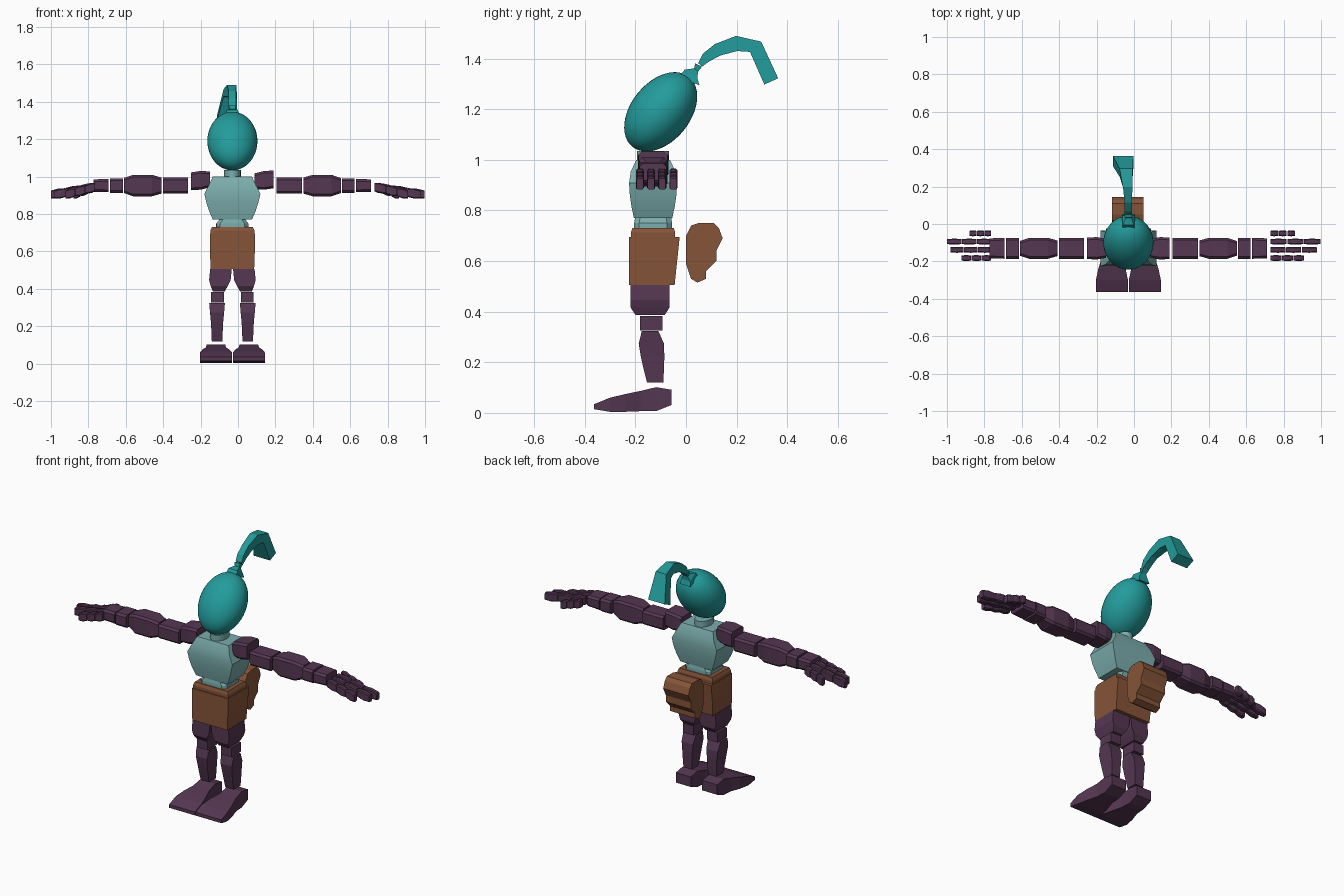
import bpy, bmesh, math
from mathutils import Vector

cube = bpy.data.objects.get("Cube")
if cube:
    bpy.data.objects.remove(cube, do_unlink=True)

CENTRE_X = -.03
BODY_Y = -.13


def material(name, red, green, blue):
    made = bpy.data.materials.new(name)
    made.use_nodes = True
    made.diffuse_color = (red, green, blue, 1)
    for node in made.node_tree.nodes:
        if node.type == 'BSDF_PRINCIPLED':
            node.inputs["Base Color"].default_value = made.diffuse_color
    return made


teal = material("teal", .017, .33, .33)
pale_teal = material("pale_teal", .2, .42, .42)
brown = material("brown", .24, .09, .04)
purple = material("dark_purple", .09, .038, .085)


def shade_smooth(part):
    bpy.ops.object.select_all(action='DESELECT')
    part.select_set(True)
    bpy.context.view_layer.objects.active = part
    bpy.ops.object.shade_smooth_by_angle(angle=math.radians(30))


def loft(name, paint, rings):
    """Bridge equal rings of points and cap both ends."""
    bm = bmesh.new()
    loops = [[bm.verts.new(point) for point in ring] for ring in rings]
    for lower, upper in zip(loops, loops[1:]):
        for i in range(len(lower)):
            bm.faces.new((lower[i - 1], lower[i], upper[i], upper[i - 1]))
    bm.faces.new(loops[0])
    bm.faces.new(loops[-1])
    bmesh.ops.recalc_face_normals(bm, faces=bm.faces)
    mesh = bpy.data.meshes.new(name)
    bm.to_mesh(mesh)
    bm.free()
    mesh.materials.append(paint)
    part = bpy.data.objects.new(name, mesh)
    bpy.context.collection.objects.link(part)
    return part


def section(width, depth, chamfer):
    """Centred rectangle with optional cut corners."""
    w, d = width / 2, depth / 2
    if not chamfer:
        return [(-w, -d), (w, -d), (w, d), (-w, d)]
    a, b = w - chamfer, d - chamfer
    return [(-a, -d), (a, -d), (w, -b), (w, b), (a, d), (-a, d), (-w, b), (-w, -b)]


def block(name, paint, centre, size, along="z", u=(1, 1), v=None, lean=(0, 0), chamfer=0):
    """Evenly spaced rings along one axis, scaled across by the factors u and v.

    The middle x is measured from the centre line; lean shifts the far end.
    """
    axis = "xyz".index(along)
    across = [i for i in range(3) if i != axis]
    rings = []
    for i, (scale_u, scale_v) in enumerate(zip(u, v or u)):
        t = i / (len(u) - 1) - .5
        ring = []
        for offset in section(size[across[0]] * scale_u, size[across[1]] * scale_v, chamfer):
            point = Vector(centre)
            point.x += CENTRE_X
            point[axis] += t * size[axis]
            for k in (0, 1):
                point[across[k]] += offset[k] + lean[k] * t
            ring.append(point)
        rings.append(ring)
    return loft(name, paint, rings)


def ribbon(name, paint, path, drift=0):
    """Sweep a flat section along (y, z, thickness, width) in the side plane."""
    spots = [Vector((0, y, z)) for y, z, thick, width in path]
    rings = []
    for i, (y, z, thick, width) in enumerate(path):
        ahead = spots[min(i + 1, len(spots) - 1)] - spots[max(i - 1, 0)]
        normal = Vector((0, -ahead.z, ahead.y)).normalized()
        middle = spots[i] + Vector((CENTRE_X + drift * (width - path[0][3]), 0, 0))
        rings.append([middle + Vector((p, 0, 0)) + normal * q
                      for p, q in section(width, thick, 0)])
    loft(name, paint, rings)


# Head: tilted egg
bpy.ops.mesh.primitive_uv_sphere_add(segments=40, ring_count=24,
                                     location=(CENTRE_X, -.1, 1.19))
head = bpy.context.object
head.name = "head"
head.scale = (.134, .117, .178)
head.rotation_euler.x = math.radians(-39)
head.data.materials.append(teal)
shade_smooth(head)

# Ponytail and its flared tie
ribbon("hair_tie", teal, [(.01, 1.31, .09, .07), (.02, 1.34, .06, .06),
                          (.04, 1.355, .02, .03), (.05, 1.375, .03, .04)])
ribbon("ponytail", teal, [(.056, 1.375, .02, .04), (.08, 1.405, .04, .04),
                          (.125, 1.435, .05, .04), (.2, 1.46, .06, .05),
                          (.275, 1.447, .06, .07), (.337, 1.31, .06, .11)], drift=-.4)

# Neck, chest and waist
bpy.ops.mesh.primitive_cylinder_add(vertices=16, location=(CENTRE_X, BODY_Y, 1.01))
neck = bpy.context.object
neck.name = "neck"
neck.scale = (.046, .063, .025)
neck.data.materials.append(pale_teal)
shade_smooth(neck)
chest = block("chest", pale_teal, (0, BODY_Y, .885), (.3, .19, .23),
              u=(.7, .83, .93, 1, .84, .7), v=(.8, .9, .97, 1, .93, .7))
shade_smooth(chest)
block("waist", pale_teal, (0, BODY_Y, .75), (.17, .15, .045),
      u=(1, 1, .8), v=(1, 1, .95), chamfer=.02)

# Belt, hips and back pouch
block("belt", brown, (0, BODY_Y, .713), (.235, .175, .037), u=(1, 1, .93))
block("hips", brown, (0, BODY_Y, .6), (.24, .2, .19),
      u=(.97, 1, 1), v=(.9, .95, 1), lean=(0, .01))
pouch = [(0, .7), (.02, .74), (.05, .75), (.11, .75), (.13, .73), (.145, .69),
         (.12, .64), (.12, .6), (.08, .56), (.08, .53), (.045, .515), (.02, .53), (0, .59)]
loft("back_pouch", brown, [[(x, y, z) for y, z in pouch] for x in (-.117, .05)])

arm = (("upper_arm", .304, .136, .085, (1, 1)),
       ("forearm", .48, .2, .115, (.75, 1, 1, 1, .7)),
       ("wrist", .62, .068, .078, (1, 1)),
       ("palm", .702, .08, .07, (1, .95)))
fingers = {"little": .5, "ring": 1, "middle": .93, "index": .68}

for side, name in ((1, "left"), (-1, "right")):
    # Leg
    block(name + "_thigh", purple, (side * .067, -.142, .446), (.115, .153, .12),
          u=(.55, .8, 1, 1, 1), v=(.75, 1, 1, 1, 1), lean=(-side * .012, 0))
    block(name + "_knee", purple, (side * .08, -.137, .354), (.068, .09, .056))
    block(name + "_shin", purple, (side * .082, -.132, .222), (.084, .1, .205),
          u=(.67, .72, .78, .9, 1), v=(.64, .8, .93, 1, .65), lean=(0, -.02))
    block(name + "_foot", purple, (side * .088, -.21, .043), (.172, .306, .1), along="y",
          u=(1, 1, .85, .63, .58, .58), v=(.2, .55, .7, .8, .95, .6), lean=(0, .037))

    # Arm
    block(name + "_shoulder", purple, (side * .17, BODY_Y, .98), (.102, .12, .1),
          along="x", u=(.85, 1, .95)[::side], lean=(0, .01), chamfer=.012)
    for part, reach, length, height, swell in arm:
        block(f"{name}_{part}", purple, (side * reach, BODY_Y, .952), (length, .112, height),
              along="x", u=swell[::side], chamfer=.012)

    # Fingers: three drooping joints each
    start, span = (.758, .27) if side > 0 else (.732, .238)
    for row, (label, share) in enumerate(fingers.items()):
        joint = span * share / 3
        for i in range(3):
            block(f"{name}_{label}_finger_{i + 1}", purple,
                  (side * (start + joint * (i + .5)), -.05 - .044 * row, .938 - .014 * i),
                  (joint - .003, .032, .052), along="x",
                  u=(.85, 1, .85), lean=(0, -side * .012), chamfer=.005)
